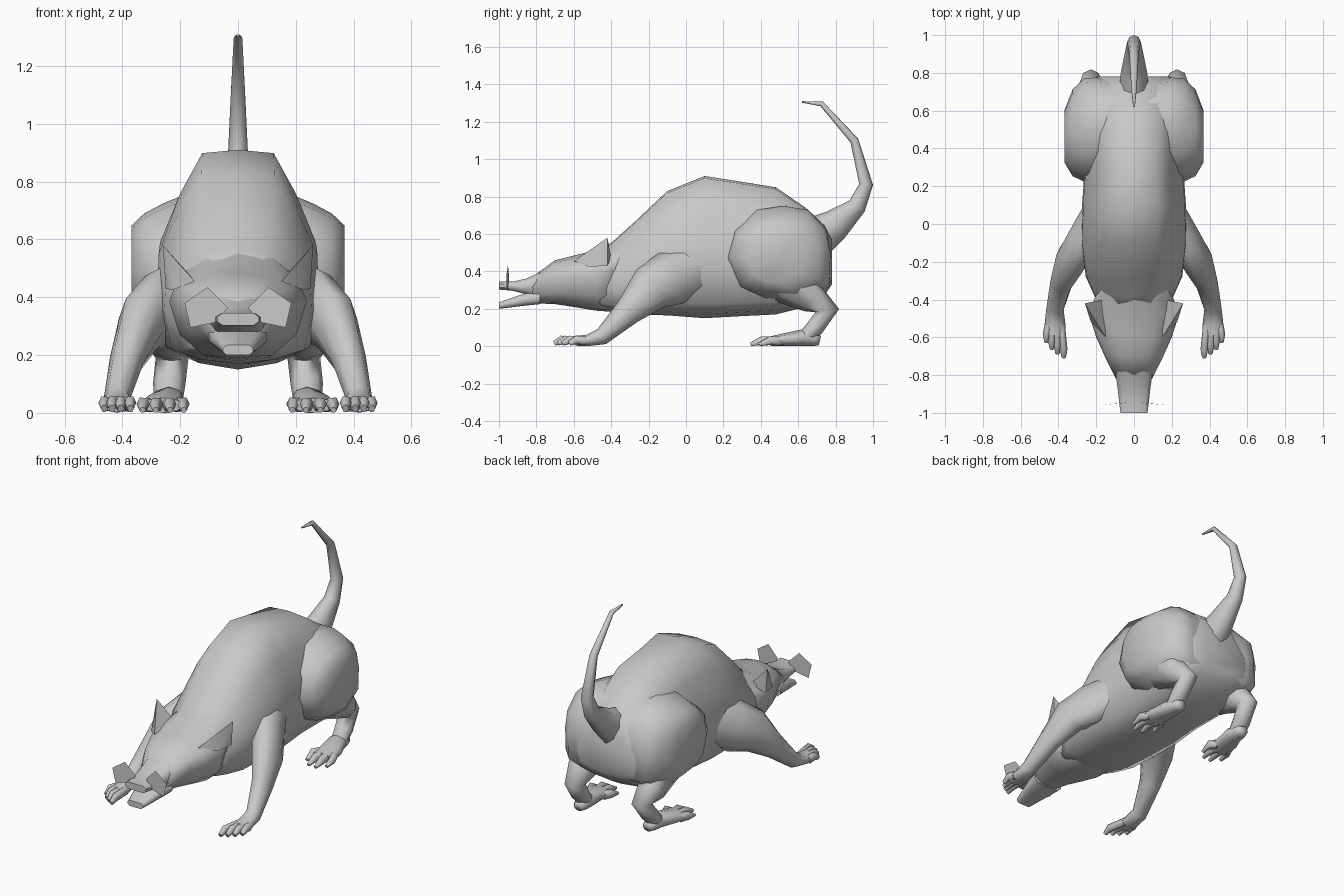
import bpy, bmesh, math
from mathutils import Vector

cube = bpy.data.objects.get("Cube")
if cube:
    bpy.data.objects.remove(cube, do_unlink=True)

GREY = (0.58, 0.58, 0.58, 1)
fur = bpy.data.materials.new("grey_fur")
fur.use_nodes = True
fur.diffuse_color = GREY
bsdf = next(n for n in fur.node_tree.nodes if n.type == "BSDF_PRINCIPLED")
bsdf.inputs["Base Color"].default_value = GREY


def finish(name, bm, mirror=False, angle=75, solid=True):
    if solid:
        bmesh.ops.recalc_face_normals(bm, faces=bm.faces[:])
    mesh = bpy.data.meshes.new(name)
    bm.to_mesh(mesh)
    bm.free()
    mesh.materials.append(fur)
    obj = bpy.data.objects.new(name, mesh)
    bpy.context.collection.objects.link(obj)
    bpy.ops.object.select_all(action="DESELECT")
    obj.select_set(True)
    bpy.context.view_layer.objects.active = obj
    bpy.ops.object.shade_smooth_by_angle(angle=math.radians(angle))
    if mirror:
        mod = obj.modifiers.new("Mirror", "MIRROR")
        mod.use_mirror_merge = False
    return obj


def skin(bm, rings):
    """Bridge equal rings of points and cap both ends."""
    loops = [[bm.verts.new(p) for p in ring] for ring in rings]
    n = len(loops[0])
    for a, b in zip(loops, loops[1:]):
        for i in range(n):
            j = (i + 1) % n
            bm.faces.new((a[i], a[j], b[j], b[i]))
    bm.faces.new(loops[0])
    bm.faces.new(loops[-1][::-1])


def loft_y(name, half, stations, angle=75):
    """Symmetric sections along y: each station is (y, half width, bottom, top)."""
    outline = half + [(-x, z) for x, z in half[-2:0:-1]]
    bm = bmesh.new()
    skin(bm, [[(x * w, y, lo + z * (hi - lo)) for x, z in outline]
              for y, w, lo, hi in stations])
    return finish(name, bm, angle=angle)


def add_tube(bm, path, sides=8):
    """Elliptical tube: each point is (x, y, z, sideways radius, other radius)."""
    pts = [Vector(p[:3]) for p in path]
    rings = []
    for i, p in enumerate(path):
        before = (pts[i] - pts[max(i - 1, 0)]).normalized()
        after = (pts[min(i + 1, len(pts) - 1)] - pts[i]).normalized()
        t = (before + after).normalized()
        u = Vector((1, 0, 0))
        u = (u - t * u.dot(t)).normalized()
        v = t.cross(u)
        rings.append([pts[i] + u * p[3] * math.cos(a) + v * p[4] * math.sin(a)
                      for a in (math.tau * k / sides for k in range(sides))])
    skin(bm, rings)


def tubes(name, paths, mirror=True, sides=8):
    bm = bmesh.new()
    for path in paths:
        add_tube(bm, path, sides)
    return finish(name, bm, mirror)


# Torso, with a high arched back
torso_half = [(0, 1), (.45, .985), (.73, .8), (.98, .58), (1, .35),
              (.9, .1), (.5, .03), (0, 0)]
loft_y("torso", torso_half, [
    (-.46, .18, .20, .50), (-.38, .21, .18, .57), (-.28, .255, .17, .66),
    (-.1, .28, .165, .83), (.1, .275, .15, .91), (.28, .262, .16, .882),
    (.48, .27, .17, .85), (.64, .27, .21, .74), (.74, .25, .27, .65),
    (.78, .19, .33, .57)])

# Wedge-shaped head
head_half = [(0, 1), (.5, .95), (.9, .8), (1, .6), (.85, .25), (.5, .03), (0, 0)]
loft_y("head", head_half, [
    (-.34, .19, .18, .58), (-.48, .238, .19, .515), (-.6, .2, .21, .485),
    (-.7, .155, .225, .46), (-.82, .095, .23, .372)])

# Open jaws meeting at the corner of the mouth
jaw_half = [(0, 1), (.75, 1), (1, .7), (1, .3), (.75, 0), (0, 0)]
loft_y("upper_jaw", jaw_half, [
    (-1, .072, .303, .345), (-.93, .08, .297, .345), (-.86, .088, .28, .36),
    (-.78, .1, .27, .395)], 50)
loft_y("lower_jaw", jaw_half, [
    (-1, .052, .2, .235), (-.86, .085, .217, .283), (-.78, .1, .225, .30)], 50)

# Pointed ears flaring from the back corners of the head
bm = bmesh.new()
for p in [(.15, -.6, .455), (.16, -.4, .47), (.228, -.52, .425),
          (.25, -.42, .43), (.26, -.42, .58)]:
    bm.verts.new(p)
bmesh.ops.convex_hull(bm, input=bm.verts[:])
finish("ear", bm, True, 50)

# Whisker plates beside the nose
bm = bmesh.new()
bm.faces.new([bm.verts.new(p) for p in [
    (.035, -.945, .365), (.07, -.95, .315), (.165, -.958, .295),
    (.185, -.96, .38), (.105, -.952, .435)]])
finish("whisker_plate", bm, True, solid=False)

# Rounded haunches, built outward along x and sloping down from the back
haunch = [(.22, .47), (.26, .62), (.38, .72), (.52, .74), (.65, .72), (.75, .62),
          (.775, .5), (.77, .33), (.62, .23), (.42, .25), (.29, .31)]
bm = bmesh.new()
skin(bm, [[(x, cy + (y - .5) * sy, .5 + (z - .5) * sz) for y, z in haunch]
          for x, cy, sy, sz in [(.08, .5, .96, 1.06), (.2, .5, 1, 1.04),
                                (.262, .5, .99, .93), (.325, .485, .83, .79),
                                (.368, .465, .5, .62)]])
finish("haunch", bm, True)

# Forelegs reaching forward and outward from broad shoulders
tubes("foreleg", [[
    (.18, .07, .42, .09, .13), (.265, -.08, .365, .09, .15),
    (.333, -.19, .31, .085, .125), (.384, -.31, .185, .06, .075),
    (.418, -.45, .052, .046, .046), (.418, -.53, .03, .055, .03),
    (.42, -.59, .03, .055, .027)]])
tubes("fore_toes", [
    [(x0, -.54, .028, .02, .026), (x1, y + .04, .035, .02, .025),
     (x1, y, .015, .012, .015)]
    for x0, x1, y in [(.385, .372, -.705), (.41, .405, -.685),
                      (.435, .435, -.66), (.455, .463, -.625)]], sides=6)

# Hind legs bent back at the hock, over long feet
tubes("hind_leg", [[
    (.23, .56, .35, .1, .14), (.238, .68, .25, .085, .08),
    (.228, .755, .19, .057, .064), (.238, .69, .10, .056, .048),
    (.24, .64, .05, .05, .04)]])
tubes("hind_foot", [[
    (.235, .715, .03, .03, .026), (.236, .685, .037, .045, .037),
    (.24, .62, .045, .057, .045), (.26, .52, .034, .074, .034),
    (.262, .45, .026, .075, .026)]])
tubes("hind_toes", [
    [(x0, .5, .028, .024, .028), (x1, y + .06, .03, .022, .026),
     (x1, y, .01, .011, .01)]
    for x0, x1, y in [(.215, .188, .40), (.245, .235, .35),
                      (.275, .285, .345), (.305, .33, .39)]], sides=6)

# Tail curling up and forward
tubes("tail", [[
    (0, .64, .55, .085, .13), (0, .8, .65, .07, .085), (0, .915, .75, .047, .05),
    (0, .963, .865, .036, .037), (0, .9, 1.1, .025, .023),
    (0, .725, 1.296, .015, .014), (0, .62, 1.306, .005, .004)]], mirror=False)
